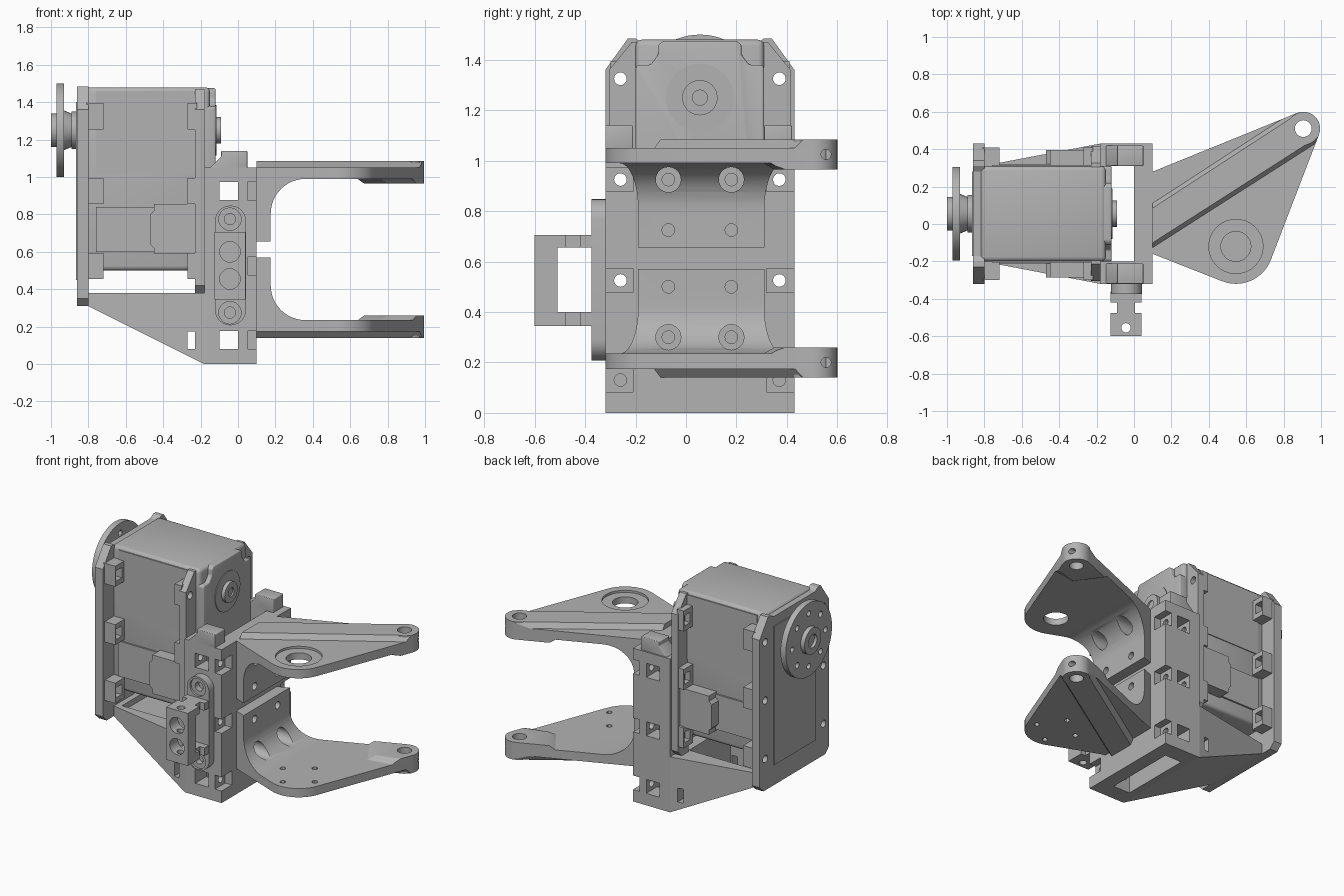
import bpy, bmesh
from math import sin, cos, radians, pi
from mathutils import Matrix

cube = bpy.data.objects.get("Cube")
if cube:
    bpy.data.objects.remove(cube, do_unlink=True)

grey = bpy.data.materials.new("plain_grey")
grey.use_nodes = True
grey.diffuse_color = (0.45, 0.45, 0.45, 1)
grey.node_tree.nodes["Principled BSDF"].inputs["Base Color"].default_value = grey.diffuse_color


# Helpers: extruded shapes and boolean operations
def place(axis, p, h):
    a, b = p
    return {"x": (h, a, b), "y": (a, h, b), "z": (a, b, h)}[axis]


def prism(name, axis, pts, lo, hi, top=None, bevel=0):
    bm = bmesh.new()
    low = [bm.verts.new(place(axis, p, lo)) for p in pts]
    high = [bm.verts.new(place(axis, p, hi)) for p in (top or pts)]
    bm.faces.new(low)
    bm.faces.new(high)
    n = len(pts)
    for i in range(n):
        j = (i + 1) % n
        bm.faces.new((low[i], low[j], high[j], high[i]))
    bmesh.ops.recalc_face_normals(bm, faces=bm.faces)
    if bevel:
        bmesh.ops.bevel(bm, geom=bm.edges[:], offset=bevel, segments=3,
                        profile=0.5, affect="EDGES")
    mesh = bpy.data.meshes.new(name)
    bm.to_mesh(mesh)
    bm.free()
    mesh.materials.append(grey)
    ob = bpy.data.objects.new(name, mesh)
    bpy.context.collection.objects.link(ob)
    return ob


def box(name, x, y, z, bevel=0):
    pts = [(x[0], y[0]), (x[1], y[0]), (x[1], y[1]), (x[0], y[1])]
    return prism(name, "z", pts, z[0], z[1], bevel=bevel)


def arc(c, r, a0, a1, n=12):
    angles = [radians(a0 + (a1 - a0) * i / n) for i in range(n + 1)]
    return [(c[0] + r * cos(a), c[1] + r * sin(a)) for a in angles]


def cyl(name, axis, c, r, lo, hi, r2=None, n=32):
    ring = arc(c, r, 0, 360 - 360 / n, n - 1)
    return prism(name, axis, ring, lo, hi, arc(c, r2 or r, 0, 360 - 360 / n, n - 1))


def combine(ob, other, op="DIFFERENCE"):
    mod = ob.modifiers.new("combine", "BOOLEAN")
    mod.operation, mod.solver, mod.object = op, "EXACT", other
    dg = bpy.context.evaluated_depsgraph_get()
    mesh = bpy.data.meshes.new_from_object(ob.evaluated_get(dg))
    ob.modifiers.clear()
    ob.data = mesh
    bpy.data.objects.remove(other, do_unlink=True)
    return ob


def drill(ob, axis, c, r, lo, hi, n=20):
    combine(ob, cyl("cutter", axis, c, r, lo, hi, n=n))


def cut_box(ob, x, y, z):
    combine(ob, box("cutter", x, y, z))


SIDES = ((-0.32, -0.2), (0.31, 0.43))
HOLES = [(y, z) for y in (-0.26, 0.37) for z in (0.525, 0.925, 1.325)]

# Motor housing
box("motor_body", (-0.82, -0.15), (-0.2, 0.31), (0.5, 1.48), 0.025)
cap = [(-0.2, 0.5), (0.31, 0.5), (0.31, 1.37), (0.3, 1.38), (0.25, 1.38), (0.22, 1.42),
       (0.22, 1.46), (0.2, 1.475), (-0.09, 1.475), (-0.11, 1.46), (-0.11, 1.42),
       (-0.14, 1.38), (-0.19, 1.38), (-0.2, 1.37)]
prism("motor_front_cap", "x", cap, -0.2, -0.12, bevel=0.008)
MID = (0.055, 1.25)
cyl("axle_collar", "x", MID, 0.135, -0.13, -0.115)
axle = cyl("axle", "x", MID, 0.07, -0.13, -0.09)
drill(axle, "x", MID, 0.03, -0.1, 0)

# Mounting plates at both ends of the motor
def end_plate(name, x0, x1, inset, bottom):
    l, r, t = -0.32 + inset, 0.43 - inset, 1.485 - inset
    pts = [(l + 0.04, bottom), (r - 0.04, bottom), (r, bottom + 0.04), (r, 1.36),
           (r - 0.09, t), (r - 0.12, t), (r - 0.15, t - 0.02), (l + 0.15, t - 0.02),
           (l + 0.12, t), (l + 0.09, t), (l, 1.36), (l, bottom + 0.04)]
    ob = prism(name, "x", pts, x0, x1)
    for h in HOLES:
        drill(ob, "x", h, 0.025, -1, 0)
    return ob


end_plate("rear_plate", -0.86, -0.8, 0, 0.31)
front_plate = end_plate("front_plate", -0.23, -0.18, 0.015, 0.38)
cut_box(front_plate, (-0.3, -0.1), (-0.19, 0.3), (0.3, 0.5))
box("rear_panel", (-0.866, -0.85), (-0.17, 0.28), (0.45, 1.4))
for y, z in HOLES:
    inner = (-0.3, -0.2) if y < 0 else (0.31, 0.41)
    for x in ((-0.81, -0.72), (-0.27, -0.22)):
        lug = box("screw_lug", x, inner, (z - 0.07, z + 0.07))
        cut_box(lug, (x[0] - 0.1, x[1] + 0.1), (y - 0.03, y + 0.03), (z - 0.035, z + 0.035))

# Plugs and raised panels on the motor sides
for s, y in ((-1, -0.2), (1, 0.31)):
    box("side_panel", (-0.76, -0.22), sorted((y - s * 0.02, y + s * 0.012)), (0.6, 0.84))
    box("upper_panel", (-0.76, -0.23), sorted((y - s * 0.02, y + s * 0.006)), (1.02, 1.46))
    plug = [(-0.47, 0.64), (-0.45, 0.62), (-0.45, 0.59), (-0.22, 0.59), (-0.22, 0.855),
            (-0.45, 0.855), (-0.45, 0.82), (-0.47, 0.8)]
    prism("cable_plug", "y", plug, *sorted((y - s * 0.02, y + s * 0.085)))

# Output wheel
wheel = cyl("output_wheel", "x", MID, 0.25, -0.97, -0.93, n=64)
for i in range(8):
    a = i * pi / 4
    drill(wheel, "x", (MID[0] + 0.18 * cos(a), MID[1] + 0.18 * sin(a)), 0.02, -1, -0.9, 12)
hub = cyl("wheel_hub", "x", MID, 0.09, -1, -0.96)
drill(hub, "x", MID, 0.045, -1.1, -0.98)
cyl("wheel_collar", "x", MID, 0.11, -0.94, -0.88, 0.085)
cyl("wheel_shaft", "x", MID, 0.1, -0.89, -0.85)

# Upright frame
frame = box("upright_frame", (-0.18, 0.1), (-0.32, 0.43), (0, 1.05))
cut_box(frame, (-0.13, 0), (-0.2, 0.31), (-0.1, 1.2))
cut_box(frame, (-0.3, -0.05), (-0.2, 0.31), (0.38, 1.2))
for z in (0.13, 0.525, 0.925):
    cut_box(frame, (-0.1, 0), (-0.5, 0.6), (z - 0.048, z + 0.048))
    for y, outer in ((-0.26, (-0.4, -0.21)), (0.37, (0.32, 0.5))):
        cut_box(frame, (0.05, 0.2), outer, (z - 0.048, z + 0.048))
        drill(frame, "x", (y, z), 0.025, -0.3 if z > 0.3 else -0.05, 0.2)
tab = [(-0.15, 1.04), (0.05, 1.04), (0.05, 1.14), (-0.09, 1.14), (-0.09, 1.11), (-0.15, 1.05)]
for y in SIDES:
    prism("top_tab", "y", tab, y[0], y[1] - 0.01, bevel=0.005)

# Sloping tray under the motor
tray = prism("tray", "y", [(-0.81, 0.315), (-0.18, 0), (-0.18, 0.38), (-0.81, 0.38)], -1, 1)
plan = [(-0.81, -0.2), (-0.18, -0.32), (-0.18, 0.43), (-0.81, 0.31)]
combine(tray, prism("cutter", "z", plan, -0.1, 1), "INTERSECT")
well = [(-0.76, 0.34), (-0.22, 0.07), (-0.22, 0.5), (-0.76, 0.5)]
combine(tray, prism("cutter", "y", well, -0.17, 0.28))
cut_box(tray, (-0.27, -0.23), (-0.5, 0.6), (0.08, 0.175))

# Fingers: the lower one is the upper one mirrored
TIP, PALM = (0.905, 0.51), (0.545, -0.12)
outline = [(0.1, -0.16), (0.1, 0.28)] + arc(TIP, 0.09, 112, -21) + arc(PALM, 0.2, -21, -112)


def trimmed(ob):
    return combine(ob, prism("cutter", "z", outline, 0.5, 1.3), "INTERSECT")


def finger(name, lower):
    bend = arc((0.36, 0.805), 0.185, 180, 90)
    side = [(0.1, 0.655), (0.175, 0.655)] + bend + [(1.1, 0.99), (1.1, 1.05), (0.1, 1.05)]
    body = trimmed(prism(name, "y", side, -0.5, 0.8))
    low = [(0.1, -0.13), (1.1, 0.51), (1.0, 0.7), (0.1, 0.115)]
    high = [(0.1, -0.1), (1.1, 0.54), (1.0, 0.67), (0.1, 0.085)]
    rib = trimmed(prism(name + "_rib", "z", low, 1.045, 1.085, high))
    low = [(0.65, 0.55), (0.8, 0.35), (1.05, 0.42), (1.1, 0.7), (0.8, 0.7)]
    high = [(0.6, 0.55), (0.76, 0.3), (1.1, 0.36), (1.1, 0.7), (0.8, 0.7)]
    pad = trimmed(prism(name + "_pad", "z", low, 0.965, 0.995, high))
    tip = cyl(name + "_tip", "z", TIP, 0.088, 0.965, 1.085)
    for ob in (body, rib, pad, tip):
        drill(ob, "z", TIP, 0.045, 0.9, 1.2)
        drill(ob, "x", (0.555, 1.025), 0.02, 0.9, 1.2, 12)
    for y in (-0.07, 0.18):
        drill(body, "x", (y, 0.925), 0.05, 0.13, 0.5)
        for z in (0.725, 0.925):
            drill(body, "x", (y, z), 0.025, 0, 0.5)
    if lower:
        for i in range(4):
            a = radians(80 + 90 * i)
            drill(body, "z", (PALM[0] + 0.14 * cos(a), PALM[1] + 0.14 * sin(a)), 0.018, 0.9, 1.2, 12)
        for ob in (body, rib, pad, tip):
            ob.data.transform(Matrix.Translation((0, 0, 1.225)) @ Matrix.Diagonal((1, 1, -1, 1)))
            ob.data.flip_normals()
    else:
        drill(body, "z", PALM, 0.08, 0.9, 1.2, 32)
        drill(body, "z", PALM, 0.145, 1.035, 1.2, 32)


finger("upper_finger", False)
finger("lower_finger", True)

# Side bracket on the front of the frame
strip = arc((-0.04, 0.765), 0.083, 0, 180) + arc((-0.04, 0.29), 0.083, 180, 360)
mount = prism("bracket_mount", "y", strip, -0.375, -0.315)
for z in (0.275, 0.775):
    drill(mount, "y", (-0.043, z), 0.06, -0.5, -0.36)
    drill(mount, "y", (-0.043, z), 0.03, -0.5, -0.3)
block = box("bracket_block", (-0.125, 0.04), (-0.6, -0.51), (0.345, 0.705))
for z in (0.455, 0.6):
    drill(block, "y", (-0.043, z), 0.055, -0.7, -0.4)
drill(block, "z", (-0.043, -0.555), 0.025, 0, 1)
for z in ((0.345, 0.4), (0.655, 0.705)):
    box("bracket_step", (-0.125, 0.04), (-0.52, -0.475), z)
    box("bracket_neck", (-0.09, 0.005), (-0.48, -0.415), z)
    box("bracket_foot", (-0.125, 0.04), (-0.42, -0.36), z)

# Smooth shading with sharp edges kept
bpy.ops.object.select_all(action="DESELECT")
for ob in bpy.context.collection.objects:
    if ob.type == "MESH":
        ob.select_set(True)
        bpy.context.view_layer.objects.active = ob
bpy.ops.object.shade_smooth_by_angle(angle=radians(30))
